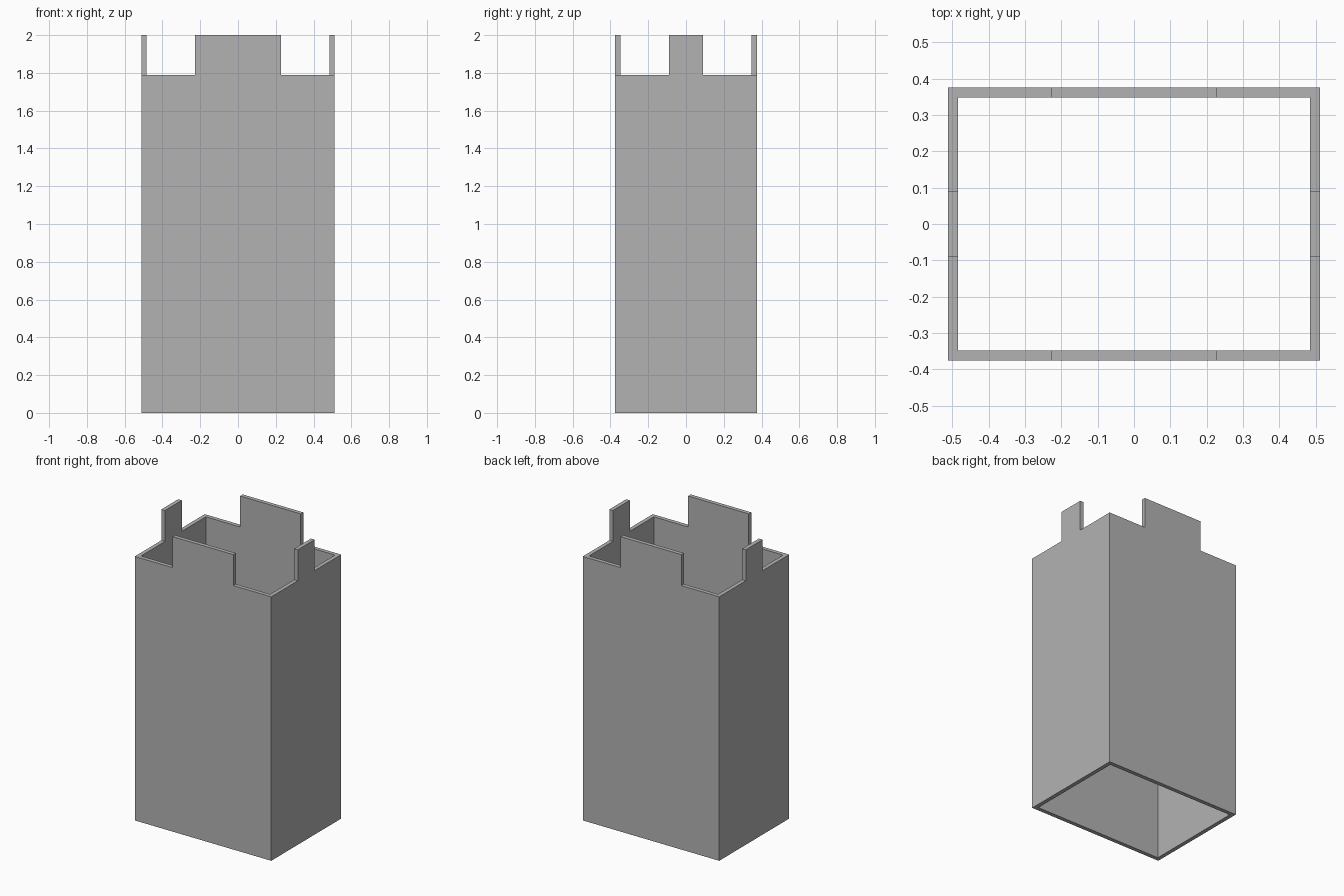
import bpy
import bmesh

HALF_X, HALF_Y, WALL = 0.512, 0.375, 0.0275
RIM_Z, TOP_Z = 1.79, 2.0
TAB_X, TAB_Y = 0.227, 0.09

cube = bpy.data.objects.get("Cube")
if cube:
    bpy.data.objects.remove(cube, do_unlink=True)

grey = bpy.data.materials.new("plain_grey")
grey.use_nodes = True
colour = (0.45, 0.45, 0.45, 1.0)
grey.diffuse_color = colour
grey.node_tree.nodes["Principled BSDF"].inputs["Base Color"].default_value = colour


def loop_points(hx, hy):
    """Rectangle loop with the tab ends marked on every side."""
    half = [(hx, -TAB_Y), (hx, TAB_Y), (hx, hy), (TAB_X, hy), (-TAB_X, hy), (-hx, hy)]
    return half + [(-x, -y) for x, y in half]


bm = bmesh.new()

# Flat ring that forms the footprint of the walls
outer = [bm.verts.new((x, y, 0)) for x, y in loop_points(HALF_X, HALF_Y)]
inner = [bm.verts.new((x, y, 0)) for x, y in loop_points(HALF_X - WALL, HALF_Y - WALL)]
count = len(outer)
ring = []
for i in range(count):
    j = (i + 1) % count
    ring.append(bm.faces.new((outer[i], outer[j], inner[j], inner[i])))


def raise_faces(faces, height):
    """Extrude faces straight up and return the new top faces."""
    result = bmesh.ops.extrude_face_region(bm, geom=faces, use_keep_orig=True)["geom"]
    verts = [g for g in result if isinstance(g, bmesh.types.BMVert)]
    bmesh.ops.translate(bm, verts=verts, vec=(0, 0, height))
    return [g for g in result if isinstance(g, bmesh.types.BMFace)]


# Walls up to the rim, open at both ends
rim = raise_faces(ring, RIM_Z)

# Centre tab on each of the four sides
tabs = []
for face in rim:
    c = face.calc_center_median()
    if abs(c.x) < 0.01 or abs(c.y) < 0.01:
        tabs.append(face)
raise_faces(tabs, TOP_Z - RIM_Z)
bmesh.ops.delete(bm, geom=tabs, context="FACES_ONLY")

bmesh.ops.recalc_face_normals(bm, faces=bm.faces[:])

mesh = bpy.data.meshes.new("notched_sleeve")
bm.to_mesh(mesh)
bm.free()
mesh.materials.append(grey)
sleeve = bpy.data.objects.new("notched_sleeve", mesh)
bpy.context.collection.objects.link(sleeve)
